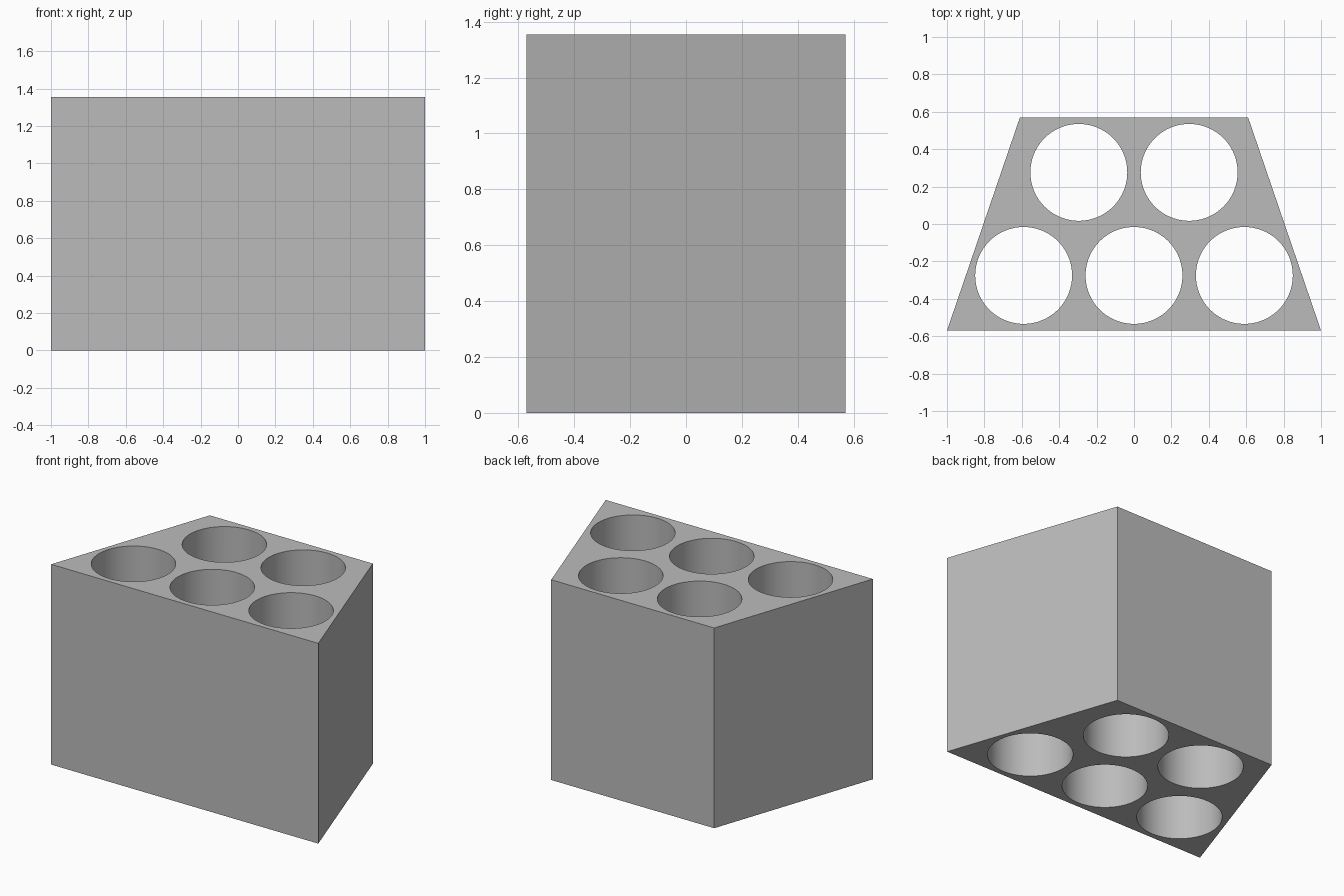
import bpy, bmesh, math
from mathutils import Matrix

HEIGHT = 1.355
HALF_DEPTH = 0.57
HOLE_RADIUS = 0.259
PITCH = 0.59

cube = bpy.data.objects.get("Cube")
if cube:
    bpy.data.objects.remove(cube, do_unlink=True)

# Single plain grey
grey = bpy.data.materials.new("plain grey")
grey.use_nodes = True
colour = (0.5, 0.5, 0.5, 1)
grey.diffuse_color = colour
grey.node_tree.nodes["Principled BSDF"].inputs["Base Color"].default_value = colour


def add_object(name, bm):
    bmesh.ops.recalc_face_normals(bm, faces=bm.faces)
    mesh = bpy.data.meshes.new(name)
    bm.to_mesh(mesh)
    bm.free()
    mesh.materials.append(grey)
    obj = bpy.data.objects.new(name, mesh)
    bpy.context.collection.objects.link(obj)
    return obj


# Trapezoid block, wide at the front
bm = bmesh.new()
outline = [(-1, -HALF_DEPTH), (1, -HALF_DEPTH), (0.61, HALF_DEPTH), (-0.61, HALF_DEPTH)]
base = bm.faces.new([bm.verts.new((x, y, 0)) for x, y in outline])
raised = bmesh.ops.extrude_face_region(bm, geom=[base])["geom"]
top_verts = [v for v in raised if isinstance(v, bmesh.types.BMVert)]
bmesh.ops.translate(bm, verts=top_verts, vec=(0, 0, HEIGHT))
block = add_object("holder_block", bm)

# Cutters: three holes in the front row, two staggered behind
bm = bmesh.new()
for count, y in ((3, -0.275), (2, 0.276)):
    for i in range(count):
        x = (i - (count - 1) / 2) * PITCH
        bmesh.ops.create_cone(bm, cap_ends=True, segments=96,
                              radius1=HOLE_RADIUS, radius2=HOLE_RADIUS, depth=HEIGHT * 2,
                              matrix=Matrix.Translation((x, y, HEIGHT / 2)))
cutter = add_object("hole_cutter", bm)
cutter.hide_render = True

# Cut the through holes and bake the result
cut = block.modifiers.new("holes", "BOOLEAN")
cut.operation = "DIFFERENCE"
cut.solver = "EXACT"
cut.object = cutter
depsgraph = bpy.context.evaluated_depsgraph_get()
baked = bpy.data.meshes.new_from_object(block.evaluated_get(depsgraph))
block.modifiers.clear()
block.data = baked
bpy.data.objects.remove(cutter, do_unlink=True)

# Smooth hole walls with crisp rims
bpy.ops.object.select_all(action="DESELECT")
block.select_set(True)
bpy.context.view_layer.objects.active = block
bpy.ops.object.shade_smooth_by_angle(angle=math.radians(30))
